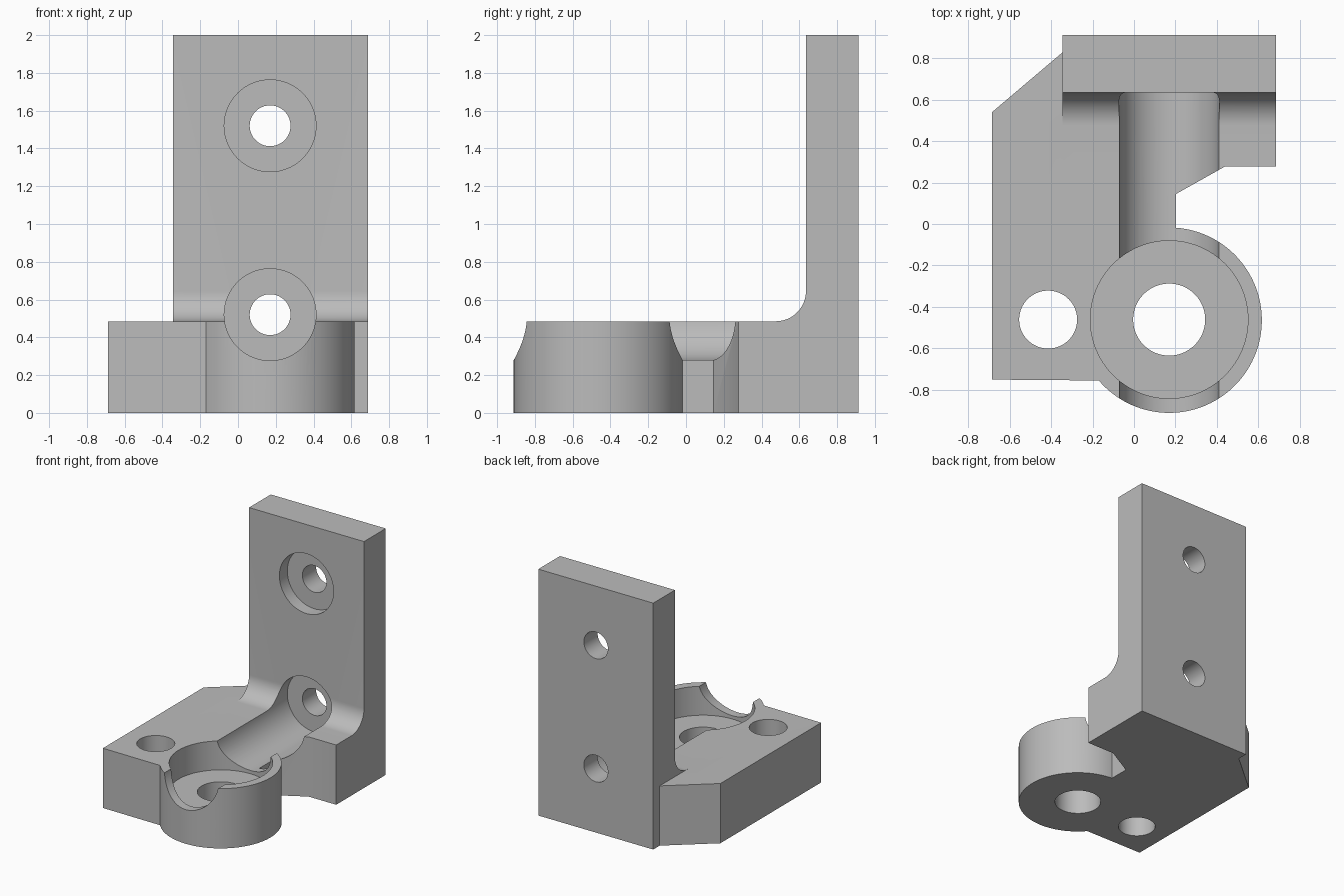
import bpy, bmesh
from math import sin, cos, pi, atan2
from mathutils import Vector, Matrix

cube = bpy.data.objects.get("Cube")
if cube:
    bpy.data.objects.remove(cube, do_unlink=True)

grey = bpy.data.materials.new("plain_grey")
grey.use_nodes = True
colour = (0.5, 0.5, 0.5, 1)
grey.diffuse_color = colour
grey.node_tree.nodes["Principled BSDF"].inputs["Base Color"].default_value = colour


def add_object(name, bm):
    bmesh.ops.recalc_face_normals(bm, faces=bm.faces)
    mesh = bpy.data.meshes.new(name)
    bm.to_mesh(mesh)
    bm.free()
    mesh.materials.append(grey)
    obj = bpy.data.objects.new(name, mesh)
    bpy.context.collection.objects.link(obj)
    return obj


def prism(name, points, offset):
    """Extrude a closed 3D outline along an offset."""
    bm = bmesh.new()
    face = bm.faces.new([bm.verts.new(p) for p in points])
    new = bmesh.ops.extrude_face_region(bm, geom=[face])["geom"]
    verts = [v for v in new if isinstance(v, bmesh.types.BMVert)]
    bmesh.ops.translate(bm, verts=verts, vec=Vector(offset))
    return add_object(name, bm)


def cylinder(name, start, end, radius):
    a, b = Vector(start), Vector(end)
    turn = (b - a).to_track_quat('Z', 'Y').to_matrix().to_4x4()
    bm = bmesh.new()
    bmesh.ops.create_cone(bm, cap_ends=True, segments=96, radius1=radius, radius2=radius,
                          depth=(b - a).length, matrix=Matrix.Translation((a + b) / 2) @ turn)
    return add_object(name, bm)


def combine(body, tool, operation):
    mod = body.modifiers.new(operation.title(), 'BOOLEAN')
    mod.operation, mod.object, mod.solver = operation, tool, 'EXACT'
    bpy.context.view_layer.objects.active = body
    bpy.ops.object.modifier_apply(modifier=mod.name)
    bpy.data.objects.remove(tool, do_unlink=True)


def arc(cx, cy, r, a0, a1, n):
    return [(cx + r * cos(a0 + (a1 - a0) * i / n), cy + r * sin(a0 + (a1 - a0) * i / n))
            for i in range(n + 1)]


X, BOSS_Y, BOSS_R = 0.17, -0.465, 0.448
TOP, WALL_Y, BACK = 0.485, 0.635, 0.913
LEFT, RIGHT = -0.345, 0.687

# base plate with round boss, notch and chamfered corner
start = atan2(-0.752 - BOSS_Y, -0.165 - X)
end = atan2(-0.02 - BOSS_Y, 0.203 - X)
outline = [(-0.687, -0.752)] + arc(X, BOSS_Y, BOSS_R, start, end, 80)
outline += [(0.203, 0.145), (0.44, 0.278), (RIGHT, 0.278), (RIGHT, BACK),
            (LEFT, BACK), (LEFT, 0.83), (-0.687, 0.54)]
bracket = prism("angle_bracket", [(x, y, 0) for x, y in outline], (0, 0, TOP))

# upright wall with a fillet at its foot
fillet = 0.16
side = arc(WALL_Y - fillet, TOP + fillet, fillet, -pi / 2, 0, 20)
side += [(WALL_Y, 2), (BACK, 2), (BACK, 0), (WALL_Y - fillet, 0)]
wall = prism("upright_wall", [(LEFT, y, z) for y, z in side], (RIGHT - LEFT, 0, 0))
combine(bracket, wall, 'UNION')

# bolt holes, upper counterbore and long lower channel
for z, front in ((0.52, -1.2), (1.52, 0.4)):
    combine(bracket, cylinder("counterbore", (X, front, z), (X, 0.737, z), 0.243), 'DIFFERENCE')
    combine(bracket, cylinder("bolt_hole", (X, 0.6, z), (X, 1.2, z), 0.108), 'DIFFERENCE')

# boss pocket, boss hole and pin hole
for x, y, bottom, r in ((X, BOSS_Y + 0.003, 0.25, 0.381), (X, BOSS_Y + 0.003, -0.2, 0.174),
                        (-0.415, -0.462, -0.2, 0.14)):
    combine(bracket, cylinder("vertical_hole", (x, y, bottom), (x, y, 0.8), r), 'DIFFERENCE')

bpy.ops.object.select_all(action='DESELECT')
bracket.select_set(True)
bpy.context.view_layer.objects.active = bracket
bpy.ops.object.shade_smooth_by_angle(angle=pi / 6)
